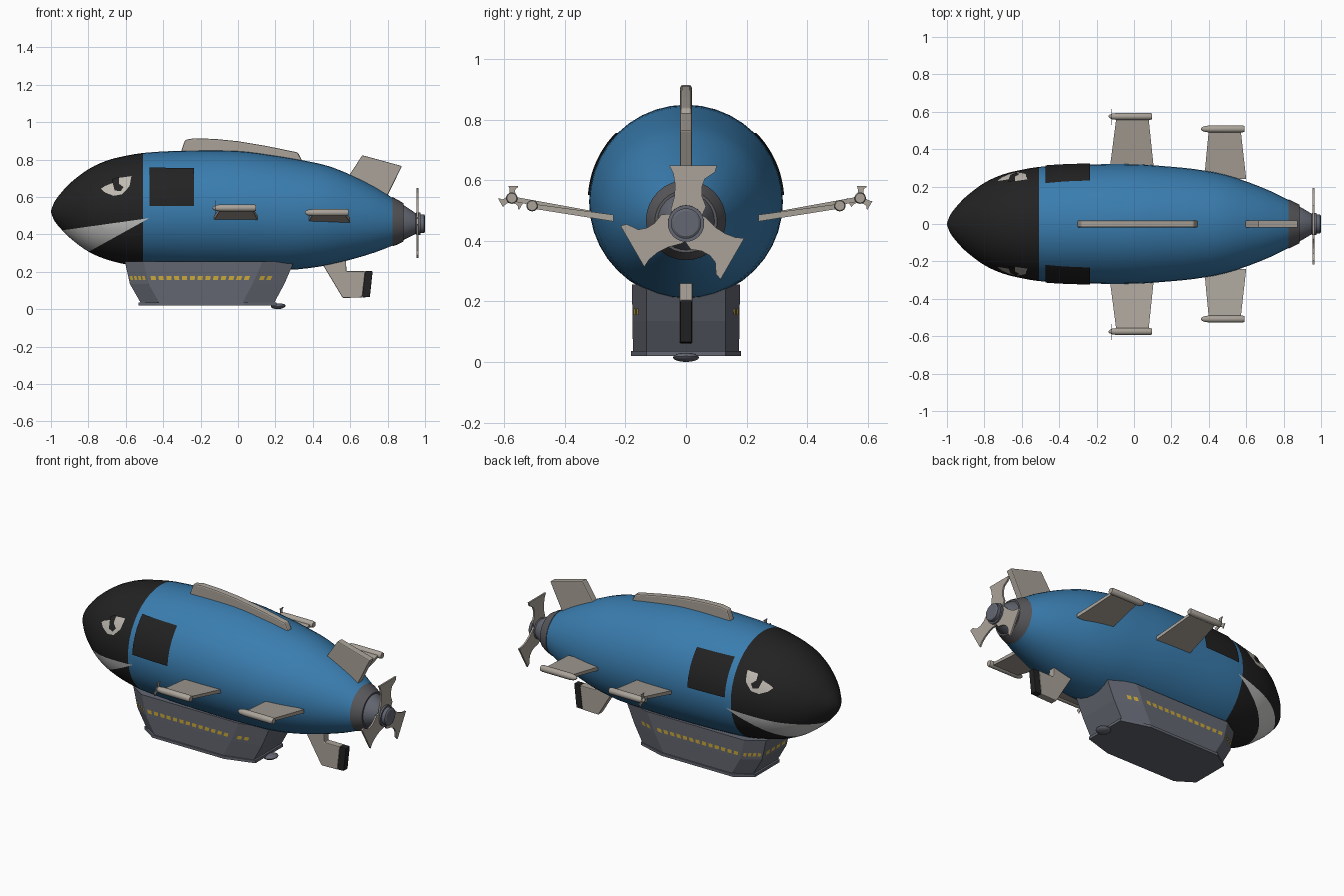
import bpy, bmesh, math
from mathutils import Vector

if "Cube" in bpy.data.objects:
    bpy.data.objects.remove(bpy.data.objects["Cube"])

def material(name, rgb):
    m = bpy.data.materials.new(name)
    m.diffuse_color = (*rgb, 1)
    m.use_nodes = True
    m.node_tree.nodes["Principled BSDF"].inputs["Base Color"].default_value = m.diffuse_color
    return m

BLUE = material("hull blue", (0.042, 0.205, 0.43))
BLACK = material("black", (0.016, 0.016, 0.016))
WHITE = material("mouth white", (0.60, 0.60, 0.59))
TAN = material("fin warm grey", (0.40, 0.365, 0.32))
GREY = material("gondola grey", (0.125, 0.135, 0.165))
COLLAR = material("collar grey", (0.10, 0.10, 0.11))
YELLOW = material("window yellow", (0.60, 0.40, 0.04))
CREAM = material("eye cream", (0.52, 0.49, 0.44))

def finish(name, bm, mats, smooth=None, recalc=True):
    if recalc:
        bmesh.ops.recalc_face_normals(bm, faces=bm.faces[:])
    me = bpy.data.meshes.new(name)
    bm.to_mesh(me)
    bm.free()
    ob = bpy.data.objects.new(name, me)
    bpy.context.collection.objects.link(ob)
    for m in mats:
        me.materials.append(m)
    if smooth:
        bpy.ops.object.select_all(action='DESELECT')
        ob.select_set(True)
        bpy.context.view_layer.objects.active = ob
        bpy.ops.object.shade_smooth_by_angle(angle=math.radians(smooth))
    return ob

def skin(bm, rings):
    """Bridge equal-sized point rings and cap both ends."""
    vs = [[bm.verts.new(p) for p in r] for r in rings]
    n = len(vs[0])
    for a, b in zip(vs, vs[1:]):
        for i in range(n):
            j = (i + 1) % n
            bm.faces.new((a[i], a[j], b[j], b[i]))
    bm.faces.new(vs[0])
    bm.faces.new(vs[-1])

def turned(stations, n, y=0):
    return [[(x, y + r * math.sin(2 * math.pi * i / n), c + r * math.cos(2 * math.pi * i / n))
             for i in range(n)] for x, c, r in stations]

def prism(name, pts, vec, mat, bevel=0):
    bm = bmesh.new()
    v = Vector(vec)
    skin(bm, [[Vector(p) - v for p in pts], [Vector(p) + v for p in pts]])
    ob = finish(name, bm, [mat])
    if bevel:
        b = ob.modifiers.new("bevel", 'BEVEL')
        b.width, b.segments, b.limit_method = bevel, 2, 'ANGLE'
    return ob

# Hull profile: x, centre height, radius
PROFILE = [(-1, .522, .004), (-.985, .523, .045), (-.95, .525, .092), (-.9, .527, .145),
           (-.8, .528, .22), (-.7, .53, .265), (-.6, .53, .29), (-.5, .53, .306),
           (-.3, .53, .317), (0, .527, .319), (.2, .515, .306), (.34, .506, .291),
           (.5, .5, .26), (.7, .482, .189), (.83, .467, .126), (.86, .464, .11)]

def slope(i, k):
    a, b = PROFILE[max(i - 1, 0)], PROFILE[min(i + 1, len(PROFILE) - 1)]
    return (b[k] - a[k]) / (b[0] - a[0])

def hull_at(x):
    i = max(j for j in range(len(PROFILE) - 1) if PROFILE[j][0] <= x or j == 0)
    a, b = PROFILE[i], PROFILE[i + 1]
    h = b[0] - a[0]
    t = (x - a[0]) / h
    return [(2*t**3 - 3*t*t + 1) * a[k] + (t**3 - 2*t*t + t) * h * slope(i, k)
            + (3*t*t - 2*t**3) * b[k] + (t**3 - t*t) * h * slope(i + 1, k) for k in (1, 2)]

# Hull with black nose and white mouth cut in by planes
bm = bmesh.new()
xs = [-1 + 1.86 * (i / 44) ** 1.5 for i in range(45)]
skin(bm, turned([(x, *hull_at(x)) for x in xs], 40))
TIP, NOSE = Vector((-.474, 0, .487)), -.507
UP = Vector((-.065, 0, .464)).normalized()
LOW = Vector((-.180, 0, .324)).normalized()

def cut(co, no, limit=9):
    fs = [f for f in bm.faces if f.calc_center_median().x < limit]
    geom = fs + list({e for f in fs for e in f.edges}) + list({v for f in fs for v in f.verts})
    bmesh.ops.bisect_plane(bm, geom=geom, dist=1e-5, plane_co=co, plane_no=no)

cut((NOSE, 0, 0), (1, 0, 0))
cut(TIP, (1, 0, 0))
cut(TIP, UP, TIP.x)
cut(TIP, LOW, TIP.x)
for f in bm.faces:
    c = f.calc_center_median()
    d = c - TIP
    if c.x < TIP.x and d.dot(UP) < 0 < d.dot(LOW):
        f.material_index = 2
    elif c.x < NOSE:
        f.material_index = 1
finish("hull", bm, [BLUE, BLACK, WHITE], 40)

# Thin plates wrapped on the hull: side hatches and eyes
def wrap(name, outline, mat, side, lift):
    bm = bmesh.new()
    bm.faces.new([bm.verts.new((x, 0, z)) for x, z in outline])
    bmesh.ops.triangulate(bm, faces=bm.faces[:])
    for k in range(40):
        for co, no in (((-.8 + k * .02, 0, 0), (1, 0, 0)), ((0, 0, .4 + k * .02), (0, 0, 1))):
            bmesh.ops.bisect_plane(bm, geom=bm.verts[:] + bm.edges[:] + bm.faces[:],
                                   dist=1e-5, plane_co=co, plane_no=no)
    for v in bm.verts:
        c, r = hull_at(v.co.x)
        dz = v.co.z - c
        out = Vector((0, side * math.sqrt(max(r * r - dz * dz, 0)), dz))
        v.co = Vector((v.co.x, 0, c)) + out * (1 + lift / r)
    bm.normal_update()
    bmesh.ops.reverse_faces(bm, faces=[f for f in bm.faces if f.normal.y * side < 0])
    finish(name, bm, [mat], 40, recalc=False)

HATCH = [(-.473, .551), (-.235, .551), (-.235, .752), (-.473, .752)]
EYE = [(-.733, .642), (-.71, .622), (-.665, .605), (-.62, .613), (-.58, .655), (-.57, .709),
       (-.635, .70), (-.665, .675), (-.71, .657)]
PUPIL = [(-.675, .69), (-.635, .703), (-.637, .668), (-.612, .65), (-.628, .628), (-.66, .633)]
for side, tag in ((-1, "front"), (1, "back")):
    wrap("hatch_" + tag, HATCH, BLACK, side, .006)
    wrap("eye_" + tag, EYE, CREAM, side, .004)
    wrap("pupil_" + tag, PUPIL, BLACK, side, .007)

# Tail collar, cone and hub
for name, st, mat in (("tail_collar", [(.825, .468, .132), (.85, .466, .121), (.884, .464, .103)], COLLAR),
                      ("tail_cone", [(.87, .465, .096), (.884, .464, .094), (.95, .458, .055),
                                     (.955, .458, .06), (.975, .457, .06), (.975, .457, .05),
                                     (.995, .457, .05), (1.0, .457, .042)], GREY)):
    bm = bmesh.new()
    skin(bm, turned(st, 32))
    finish(name, bm, [mat], 30)

# Propellers with curved blades
BLADE = [(-.05, .03), (-.05, .046), (-.038, .09), (-.036, .129), (-.042, .165), (-.055, .191),
         (.102, .191), (.096, .170), (.062, .147), (.052, .12), (.053, .09), (.066, .056), (.05, .02)]

def propeller(name, x, y, z, s, thick):
    for k in range(3):
        a = k * 2 * math.pi / 3
        pts = [(x, y + s * (u * math.cos(a) - w * math.sin(a)),
                z + s * (u * math.sin(a) + w * math.cos(a))) for u, w in BLADE]
        prism(f"{name}_blade_{k + 1}", pts, (thick, 0, 0), TAN)

propeller("tail_propeller", .96, 0, .457, 1, .005)

# Fins on the centre line
def centre_fin(name, outline, half, mat, bevel):
    prism(name, [(x, 0, z) for x, z in outline], (0, half, 0), mat, bevel)

centre_fin("dorsal_fin", [(-.305, .80), (-.302, .85), (-.283, .905), (-.235, .914), (-.12, .91), (0, .898),
                          (.15, .873), (.32, .838), (.342, .795), (.32, .76)], .019, TAN, .008)
centre_fin("upper_tail_fin", [(.57, .67), (.60, .725), (.665, .823), (.877, .765), (.80, .61), (.78, .54)],
           .02, TAN, .005)
centre_fin("lower_tail_fin", [(.44, .28), (.455, .235), (.56, .06), (.664, .063), (.68, .203),
                              (.58, .203), (.575, .30)], .021, TAN, .004)
centre_fin("rudder", [(.664, .063), (.705, .065), (.72, .203), (.68, .203)], .019, BLACK, .003)

# Side fins with pods; only the forward pods carry propellers
for side, tag in ((-1, "front"), (1, "back")):
    for pos, root, tip, yr, yt, zt, pod, yp, zp in (
            ("forward", (-.137, .112), (-.095, .078), .24, .565, .537, (-.135, .095), .575, .541),
            ("aft", (.375, .60), (.40, .57), .24, .505, .514, (.358, .59), .508, .516)):
        bm = bmesh.new()
        skin(bm, [[(a, side * y, z - h), (b, side * y, z - h), (b, side * y, z + h), (a, side * y, z + h)]
                  for (a, b), y, z, h in ((root, yr, .475, .011), (tip, yt, zt, .008))])
        finish(f"{pos}_fin_{tag}", bm, [TAN])
        bm = bmesh.new()
        x0, x1 = pod
        skin(bm, turned([(x0, zp, .004), (x0 + .006, zp, .01), (x0 + .02, zp, .016), (x0 + .045, zp, .019),
                         (x1 - .01, zp, .019), (x1, zp, .016)], 14, side * yp))
        finish(f"{pos}_pod_{tag}", bm, [TAN], 40)
        if pos == "forward":
            propeller(f"pod_propeller_{tag}", x0 + .014, side * yp, zp, .21, .002)

# Gondola: stretched octagon, flaring upward from a lip
LEVELS = [(.02, -.532, .205, .181), (.036, -.532, .205, .181), (.037, -.522, .195, .175),
          (.135, -.578, .248, .177), (.255, -.605, .30, .178)]

def octagon(z, xf, xr, w):
    half = [(xf, .115), (xf + .10, w), (xr - .17, w), (xr, .13)]
    return [Vector((x, -y, z)) for x, y in half] + [Vector((x, y, z)) for x, y in half[::-1]]

bm = bmesh.new()
skin(bm, [octagon(*l) for l in LEVELS])
finish("gondola", bm, [GREY])

# Yellow windows as thin plates on the gondola walls
lo, hi = octagon(*LEVELS[3]), octagon(*LEVELS[4])
bm = bmesh.new()
for e, count, a, b in ((0, 4, .06, .94), (1, 13, .02, .96), (2, 2, .1, .55), (4, 2, .45, .9),
                       (5, 13, .04, .98), (6, 4, .06, .94), (7, 4, .08, .92)):
    f = (e + 1) % 8
    out = (lo[f] - lo[e]).cross(hi[e] - lo[e]).normalized() * .003
    for k in range(count):
        step = (b - a) / count
        t0 = a + k * step + step * .18
        t1 = t0 + step * .64
        q = []
        for t, z in ((t0, .156), (t1, .156), (t1, .177), (t0, .177)):
            h = (z - .135) / .12
            q.append(lo[e].lerp(hi[e], h).lerp(lo[f].lerp(hi[f], h), t) + out)
        bm.faces.new([bm.verts.new(p) for p in q])
finish("gondola_windows", bm, [YELLOW], recalc=False)

# Small landing skid under the rear of the gondola
bm = bmesh.new()
bmesh.ops.create_uvsphere(bm, u_segments=16, v_segments=8, radius=1)
for v in bm.verts:
    v.co = Vector((.215 + .04 * v.co.x, .043 * v.co.y, .015 + .015 * v.co.z + .004 * max(v.co.x, 0)))
finish("rear_skid", bm, [GREY], 50)
